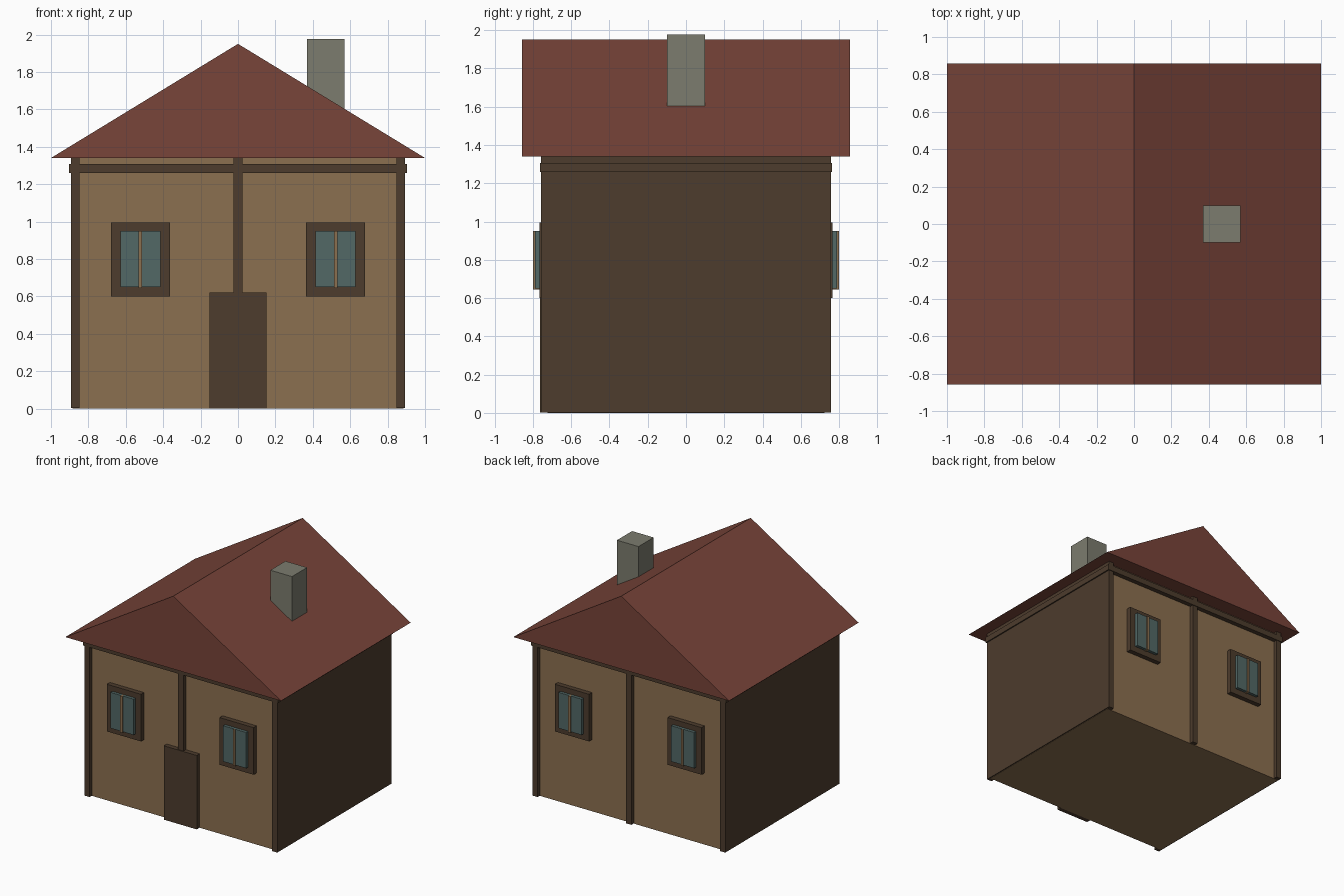
import bpy
import bmesh

cube = bpy.data.objects.get("Cube")
if cube:
    bpy.data.objects.remove(cube, do_unlink=True)


def material(name, rgb):
    mat = bpy.data.materials.new(name)
    mat.use_nodes = True
    mat.diffuse_color = (*rgb, 1)
    mat.node_tree.nodes["Principled BSDF"].inputs["Base Color"].default_value = (*rgb, 1)
    return mat


PLASTER = material("tan plaster", (0.26, 0.16, 0.08))
TIMBER = material("dark timber", (0.074, 0.045, 0.026))
ROOF = material("red roof", (0.188, 0.058, 0.041))
STONE = material("grey stone", (0.20, 0.20, 0.156))
GLASS = material("teal glass", (0.084, 0.138, 0.133))


def finish(name, bm, mat):
    bmesh.ops.recalc_face_normals(bm, faces=bm.faces)
    mesh = bpy.data.meshes.new(name)
    bm.to_mesh(mesh)
    bm.free()
    mesh.materials.append(mat)
    obj = bpy.data.objects.new(name, mesh)
    bpy.context.collection.objects.link(obj)
    return obj


def box(name, xs, ys, zs, mat):
    """Box spanning a (low, high) range on each axis."""
    bm = bmesh.new()
    bmesh.ops.create_cube(bm, size=1)
    for v in bm.verts:
        v.co = [r[0] if c < 0 else r[1] for c, r in zip(v.co, (xs, ys, zs))]
    return finish(name, bm, mat)


# Plaster body
box("walls", (-0.885, 0.885), (-0.725, 0.725), (0, 1.36), PLASTER)

# Timber side walls and centre post run the full depth
for name, x0, x1 in (("left_side_wall", 0.847, 0.894),
                     ("right_side_wall", -0.894, -0.847),
                     ("centre_post", -0.024, 0.024)):
    box(name, (x0, x1), (-0.757, 0.757), (0.002, 1.35), TIMBER)

# Beam around the house under the eaves
box("eaves_beam", (-0.904, 0.904), (-0.763, 0.763), (1.259, 1.307), TIMBER)

# Door
box("door", (-0.153, 0.153), (-0.764, -0.70), (0.001, 0.62), TIMBER)

# Windows: frame, glass and centre bar, two on the front and two on the back
for end, s in (("front", -1), ("back", 1)):
    for side, cx in (("left", 0.522), ("right", -0.522)):
        label = f"{end}_{side}_window"
        for part, half, depth, z0, z1, mat in (
                ("frame", 0.158, 0.765, 0.60, 0.995, TIMBER),
                ("glass", 0.107, 0.79, 0.65, 0.95, GLASS),
                ("bar", 0.01, 0.80, 0.645, 0.95, PLASTER)):
            box(f"{label}_{part}", (cx - half, cx + half),
                sorted((s * 0.70, s * depth)), (z0, z1), mat)

# Gable roof: a triangle profile extruded along the depth
bm = bmesh.new()
profile = [bm.verts.new((x, -0.858, z)) for x, z in ((-1, 1.34), (1, 1.34), (0, 1.95))]
gable = bm.faces.new(profile)
ext = bmesh.ops.extrude_face_region(bm, geom=[gable], use_keep_orig=True)
moved = [e for e in ext["geom"] if isinstance(e, bmesh.types.BMVert)]
bmesh.ops.translate(bm, verts=moved, vec=(0, 1.716, 0))
finish("roof", bm, ROOF)

# Chimney
box("chimney", (0.37, 0.57), (-0.1, 0.1), (1.45, 1.977), STONE)
